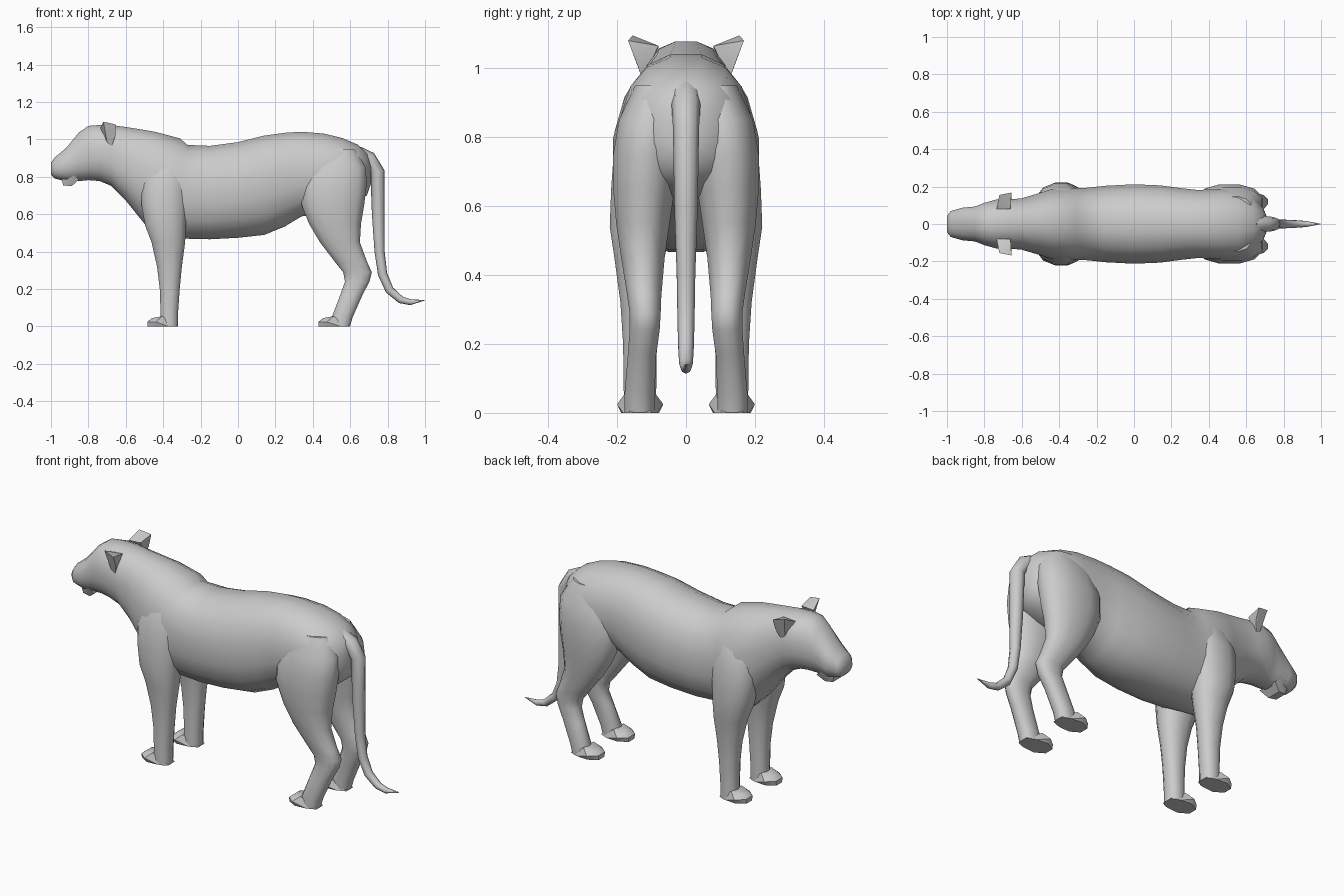
import bpy, bmesh, math
from mathutils import Vector


def finish(bm, name, mirror=False, angle=50):
    bmesh.ops.recalc_face_normals(bm, faces=bm.faces)
    me = bpy.data.meshes.new(name)
    bm.to_mesh(me)
    bm.free()
    me.shade_smooth()
    me.set_sharp_from_angle(angle=math.radians(angle))
    ob = bpy.data.objects.new(name, me)
    bpy.context.collection.objects.link(ob)
    if mirror:
        m = ob.modifiers.new("Mirror", 'MIRROR')
        m.use_axis = (False, True, False)
        m.use_mirror_merge = False
    return ob


def loft(name, rings, place, n=14, power=0.88, mirror=False):
    """Rings are (t, a0, a1, b0, b1): rounded outlines between a0..a1 and b0..b1."""
    bm = bmesh.new()
    loops = []
    for t, a0, a1, b0, b1 in rings:
        loop = []
        for i in range(n):
            ang = 2 * math.pi * (i + 0.5) / n
            c, s = math.cos(ang), math.sin(ang)
            c = math.copysign(abs(c) ** power, c)
            s = math.copysign(abs(s) ** power, s)
            a = (a0 + a1) / 2 + c * (a1 - a0) / 2
            b = (b0 + b1) / 2 + s * (b1 - b0) / 2
            loop.append(bm.verts.new(place(t, a, b)))
        loops.append(loop)
    for p, q in zip(loops, loops[1:]):
        for i in range(n):
            j = (i + 1) % n
            bm.faces.new((p[i], p[j], q[j], q[i]))
    bm.faces.new(loops[0])
    bm.faces.new(loops[-1])
    return finish(bm, name, mirror)


def hull(name, pts, mirror=False, angle=40):
    bm = bmesh.new()
    for p in pts:
        bm.verts.new(p)
    bmesh.ops.convex_hull(bm, input=bm.verts)
    return finish(bm, name, mirror, angle)


def along_x(t, a, b):
    return (t, a, b)


def along_z(t, a, b):
    return (a, b, t)


# Head, neck and torso: x, half width, bottom, top
body = [
    (-1.0, 0.045, 0.81, 0.875), (-0.98, 0.07, 0.79, 0.905),
    (-0.92, 0.088, 0.775, 0.955), (-0.85, 0.095, 0.775, 1.04),
    (-0.80, 0.115, 0.78, 1.075), (-0.74, 0.132, 0.775, 1.08),
    (-0.68, 0.132, 0.75, 1.08), (-0.60, 0.14, 0.67, 1.07),
    (-0.50, 0.17, 0.545, 1.055), (-0.44, 0.19, 0.48, 1.045),
    (-0.31, 0.195, 0.465, 1.01), (-0.27, 0.195, 0.465, 0.975),
    (-0.15, 0.208, 0.462, 0.97), (0.0, 0.216, 0.47, 0.99),
    (0.14, 0.21, 0.485, 1.025), (0.25, 0.195, 0.53, 1.04),
    (0.34, 0.185, 0.585, 1.045), (0.46, 0.19, 0.60, 1.035),
    (0.56, 0.185, 0.62, 1.01), (0.64, 0.15, 0.66, 0.975),
    (0.69, 0.09, 0.70, 0.93), (0.71, 0.04, 0.76, 0.88),
]
loft("body", [(x, -w, w, zb, zt) for x, w, zb, zt in body], along_x, n=16)

# Chin
hull("chin", [(x, s * y, z) for s in (-1, 1) for x, y, z in (
    (-0.945, 0.04, 0.80), (-0.935, 0.035, 0.755), (-0.89, 0.04, 0.75),
    (-0.85, 0.06, 0.785), (-0.88, 0.07, 0.81))])

# Ears
hull("ears", [(-0.735, 0.08, 1.06), (-0.66, 0.08, 1.065), (-0.675, 0.125, 0.965),
              (-0.70, 0.125, 0.985), (-0.72, 0.155, 1.095), (-0.655, 0.168, 1.08),
              (-0.655, 0.145, 1.02)], mirror=True, angle=30)

# Front legs with shoulders: z, x range, y range
loft("front_legs", [
    (0.0, -0.42, -0.32, 0.085, 0.182), (0.06, -0.415, -0.32, 0.085, 0.182),
    (0.20, -0.42, -0.31, 0.083, 0.184), (0.32, -0.435, -0.298, 0.078, 0.192),
    (0.45, -0.465, -0.28, 0.06, 0.21), (0.54, -0.50, -0.275, 0.04, 0.224),
    (0.65, -0.52, -0.265, 0.03, 0.22), (0.76, -0.52, -0.265, 0.03, 0.212),
    (0.89, -0.48, -0.28, 0.02, 0.17), (0.98, -0.42, -0.31, 0.02, 0.10),
], along_z, n=12, mirror=True)

# Hind legs with thighs: z, x range, y range
loft("hind_legs", [
    (0.0, 0.50, 0.60, 0.09, 0.18), (0.05, 0.50, 0.615, 0.09, 0.18),
    (0.17, 0.545, 0.668, 0.085, 0.17), (0.24, 0.57, 0.705, 0.075, 0.165),
    (0.29, 0.56, 0.718, 0.072, 0.165), (0.34, 0.52, 0.695, 0.07, 0.172),
    (0.45, 0.435, 0.655, 0.06, 0.19), (0.55, 0.375, 0.662, 0.045, 0.205),
    (0.65, 0.335, 0.68, 0.03, 0.214), (0.75, 0.33, 0.692, 0.02, 0.214),
    (0.85, 0.36, 0.69, 0.01, 0.197), (0.95, 0.42, 0.63, 0.01, 0.15),
], along_z, n=12, mirror=True)

# Paws
for name, heel, toe in (("front_paws", -0.32, -0.485), ("hind_paws", 0.60, 0.43)):
    pts = []
    for s in (-1, 1):
        for x, w, z in ((heel, 0.03, 0), (heel - 0.05, 0.05, 0), (toe + 0.05, 0.055, 0),
                        (toe, 0.025, 0), (toe + 0.045, 0.067, 0.025), (toe, 0.03, 0.025),
                        (toe + 0.025, 0.03, 0.045), (toe + 0.08, 0.045, 0.055)):
            pts.append((x, 0.133 + s * w, z))
    hull(name, pts, mirror=True)

# Tail: x, z, radius
path = [(0.64, 0.92, 0.045), (0.70, 0.895, 0.042), (0.745, 0.83, 0.038),
        (0.75, 0.60, 0.034), (0.757, 0.40, 0.027), (0.773, 0.28, 0.025),
        (0.81, 0.195, 0.023), (0.87, 0.143, 0.02), (0.92, 0.13, 0.016),
        (1.0, 0.14, 0.001)]
pts = [Vector((x, 0, z)) for x, z, r in path]
rows = []
bm = bmesh.new()
for i, (x, z, r) in enumerate(path):
    d = (pts[min(i + 1, len(pts) - 1)] - pts[max(i - 1, 0)]).normalized()
    side = d.cross(Vector((0, 1, 0)))
    rows.append([bm.verts.new(pts[i] + side * r * math.cos(k * math.pi / 4)
                              + Vector((0, r * math.sin(k * math.pi / 4), 0)))
                 for k in range(8)])
for p, q in zip(rows, rows[1:]):
    for k in range(8):
        bm.faces.new((p[k], p[(k + 1) % 8], q[(k + 1) % 8], q[k]))
bm.faces.new(rows[0])
bm.faces.new(rows[-1])
finish(bm, "tail")
